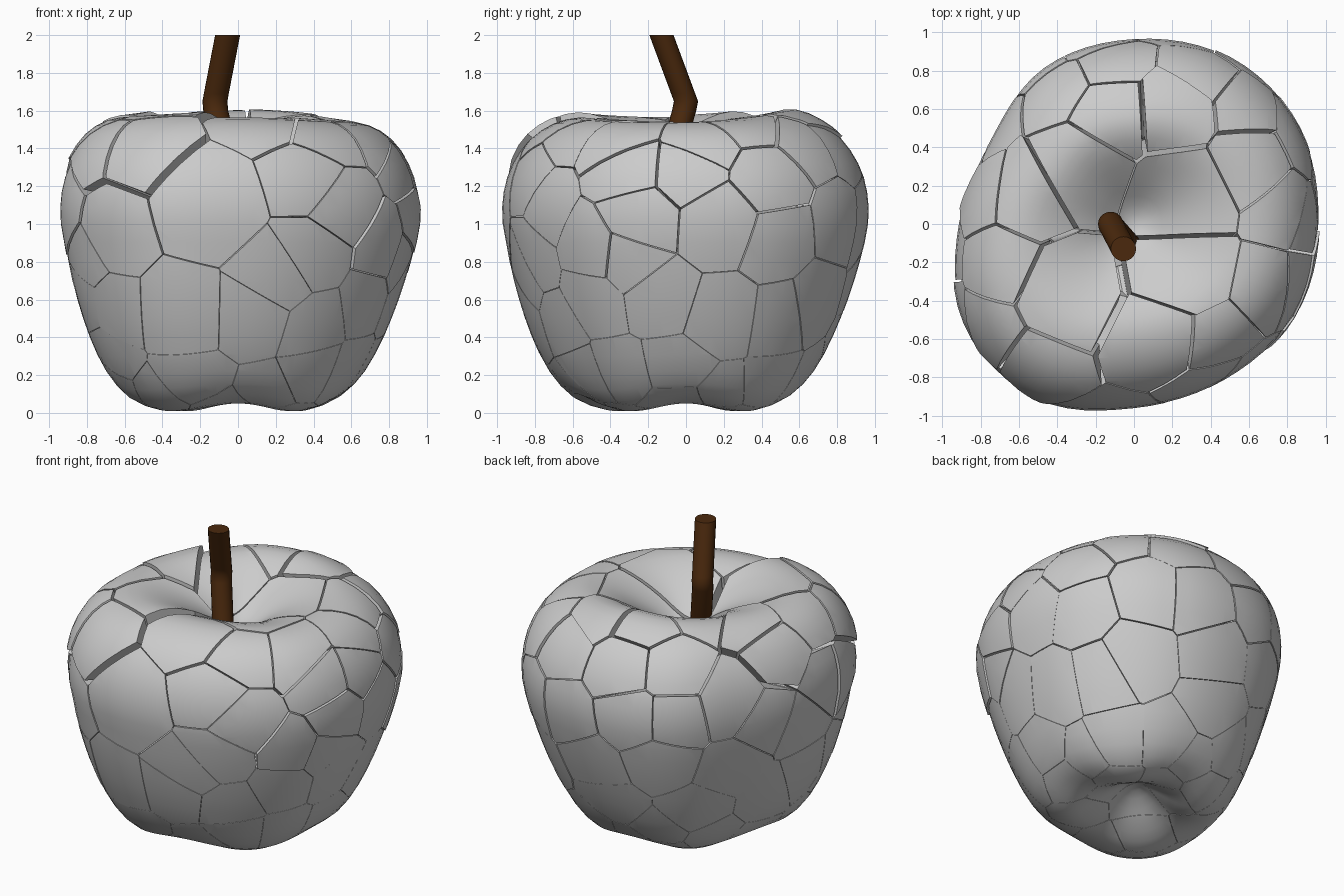
import bpy, bmesh, math, random
from mathutils import Vector
from mathutils.bvhtree import BVHTree

if "Cube" in bpy.data.objects:
    bpy.data.objects.remove(bpy.data.objects["Cube"])

random.seed(7)

# Outline of the fruit: (radius factor, height) from bottom dimple to top dimple
PROFILE = [(0, .2), (.1, .17), (.22, .09), (.34, .025), (.45, .01), (.58, .06), (.7, .2),
           (.805, .4), (.885, .6), (.95, .8), (.995, 1.0), (.99, 1.17), (.94, 1.32),
           (.845, 1.45), (.72, 1.53), (.58, 1.56), (.45, 1.535), (.32, 1.475),
           (.2, 1.4), (.1, 1.33), (0, 1.3)]
# Plan radius every 30 degrees, starting at +x
PLAN = [.96, .995, 1.0, .965, .94, .865, .915, 1.02, 1.045, .96, .94, .96]
# Seeds of the larger fragments, as seen from the top (x, y), front (x, z), right (y, z)
TOP = [(-.37, -.36), (.28, -.26), (.28, .15), (-.3, .3), (-.12, .6), (.2, .62), (.65, .33),
       (.15, -.62), (-.57, .15), (-.78, .15), (-.72, -.2), (-.75, -.55), (-.52, -.75),
       (-.4, .72), (-.12, .84), (.35, .8), (.6, .62), (.82, .08), (.72, -.35), (.45, -.62)]
FRONT = [(-.15, 1.1), (.4, 1.25), (.55, 1.1), (.4, .83), (-.3, .5), (.1, .5),
         (.4, .45), (-.7, .95), (-.68, .55)]
RIGHT = [(0, 1.3), (-.25, 1.03), (.18, 1.0), (.45, 1.25), (.5, .9), (-.15, .6),
         (.2, .5), (.5, .5), (-.5, .85), (-.3, 1.3)]
TOTAL = 86


def spline(a, b, c, d, t):
    return .5 * (2 * b + (c - a) * t + (2 * a - 5 * b + 4 * c - d) * t * t
                 + (3 * b - a - 3 * c + d) * t ** 3)


def smooth_profile(steps):
    ends = [(-PROFILE[1][0], PROFILE[1][1])] + PROFILE + [(-PROFILE[-2][0], PROFILE[-2][1])]
    out = []
    for i in range(1, len(ends) - 2):
        for s in range(steps):
            out.append([spline(*[ends[i + k][j] for k in (-1, 0, 1, 2)], s / steps)
                        for j in (0, 1)])
    return out[1:]


def plan_radius(a):
    f = a / math.tau * len(PLAN)
    i = int(f)
    return spline(*[PLAN[(i + k) % len(PLAN)] for k in (-1, 0, 1, 2)], f - i)


def surface(rho, z, a):
    r = rho * plan_radius(a)
    # fuller lower belly at the front left
    r *= 1 + .09 * max(0, math.cos(a - math.radians(225))) * max(0, 1 - z / .9)
    rim = math.exp(-((rho - .5) / .22) ** 2)
    if z < .6:      # four soft feet
        z += .025 * (1 + math.cos(4 * a)) * rim
    elif z > 1.2:   # saddle between the shoulders, higher at the back
        z += (.02 * math.sin(a) - .025 * math.cos(2 * a)) * rim
    return Vector((r * math.cos(a), r * math.sin(a), z))


def loft(bm, rings, bottom, top):
    n = len(rings[0])
    rows = [[bm.verts.new(p) for p in ring] for ring in rings]
    for lo, hi in zip(rows, rows[1:]):
        for i in range(n):
            j = (i + 1) % n
            bm.faces.new((lo[i], lo[j], hi[j], hi[i]))
    for row, p, flip in ((rows[0], bottom, True), (rows[-1], top, False)):
        tip = bm.verts.new(p)
        for i in range(n):
            a, b = row[i], row[(i + 1) % n]
            bm.faces.new((b, a, tip) if flip else (a, b, tip))
    bm.normal_update()


def add_object(name, bm, angle):
    me = bpy.data.meshes.new(name)
    bm.to_mesh(me)
    bm.free()
    me.shade_smooth()
    me.set_sharp_from_angle(angle=math.radians(angle))
    ob = bpy.data.objects.new(name, me)
    bpy.context.collection.objects.link(ob)
    return ob


# Whole fruit, used as the stock for cutting
N = 72
body = bmesh.new()
loft(body, [[surface(r, z, math.tau * i / N) for i in range(N)]
            for r, z in smooth_profile(2)], (0, 0, .2), (0, 0, 1.3))
tree = BVHTree.FromBMesh(body)

# Fragment seeds on the skin; the top dimple only gets the chosen ones
rays = [((x, y, 3), (0, 0, -1)) for x, y in TOP]
rays += [((x, -3, z), (0, 1, 0)) for x, z in FRONT]
rays += [((3, y, z), (-1, 0, 0)) for y, z in RIGHT]
seeds = [h for h in (tree.ray_cast(Vector(o), Vector(d))[0] for o, d in rays) if h]
points = [v.co.copy() for v in body.verts
          if v.co.z < 1.35 and not (v.co.z > 1.2 and v.co.xy.length < .65)
          and not (v.co.z > .75 and v.co.y < -.75)]
while len(seeds) < TOTAL:
    picks = random.sample(points, 12)
    seeds.append(max(picks, key=lambda p: min((p - s).length for s in seeds)))


def gap(i, j):
    if {i, j} in ({0, 1}, {0, 7}, {0, len(TOP)}):     # the wide crack at the front
        return .018
    h = (seeds[i].z + seeds[j].z) / 2
    rnd = random.Random(min(i, j) * 1000 + max(i, j)).random()
    return .001 + .009 * rnd * max(0, h - .6)


def push(s):
    n = (s - Vector((0, 0, .8))).normalized()
    n.z *= .35
    amount = .03 * random.random() ** 2 * max(0, s.z - .4)
    if s.x < -.3 and s.y < .25 and s.z > 1.15:    # loose shoulder
        amount += .025
        n.z += .9
    return n * amount


# Cut each fragment out by its neighbours and push it outwards
for i, s in enumerate(seeds):
    bm = body.copy()
    others = sorted((j for j in range(len(seeds)) if j != i),
                    key=lambda j: (seeds[j] - s).length)
    for j in others:
        d = seeds[j] - s
        if not bm.verts or d.length > 2 * max((v.co - s).length for v in bm.verts):
            break
        n = d.normalized()
        bmesh.ops.bisect_plane(bm, geom=bm.verts[:] + bm.edges[:] + bm.faces[:], dist=1e-5,
                               plane_co=s + d / 2 - n * gap(i, j), plane_no=n,
                               clear_outer=True)
        rim = [e for e in bm.edges if e.is_boundary]
        if rim:
            bmesh.ops.edgeloop_fill(bm, edges=rim)
    if not bm.faces:
        bm.free()
        continue
    bmesh.ops.recalc_face_normals(bm, faces=bm.faces[:])
    bmesh.ops.translate(bm, verts=bm.verts[:], vec=push(s))
    add_object(f"apple_fragment_{i + 1:02d}", bm, 32)
body.free()

# Bent stem
bm = bmesh.new()
path = [(-.03, -.11, 1.24), (-.118, -.01, 1.6), (-.122, 0, 1.65), (-.115, -.015, 1.69),
        (-.055, -.13, 2.0)]
rings = [[(x + .066 * math.cos(math.tau * k / 20), y + .064 * math.sin(math.tau * k / 20), z)
          for k in range(20)] for x, y, z in path]
loft(bm, rings, path[0], path[-1])
stem = add_object("stem", bm, 35)
brown = bpy.data.materials.new("stem_brown")
brown.diffuse_color = (.07, .022, .004, 1)
brown.use_nodes = True
brown.node_tree.nodes["Principled BSDF"].inputs["Base Color"].default_value = brown.diffuse_color
stem.data.materials.append(brown)
